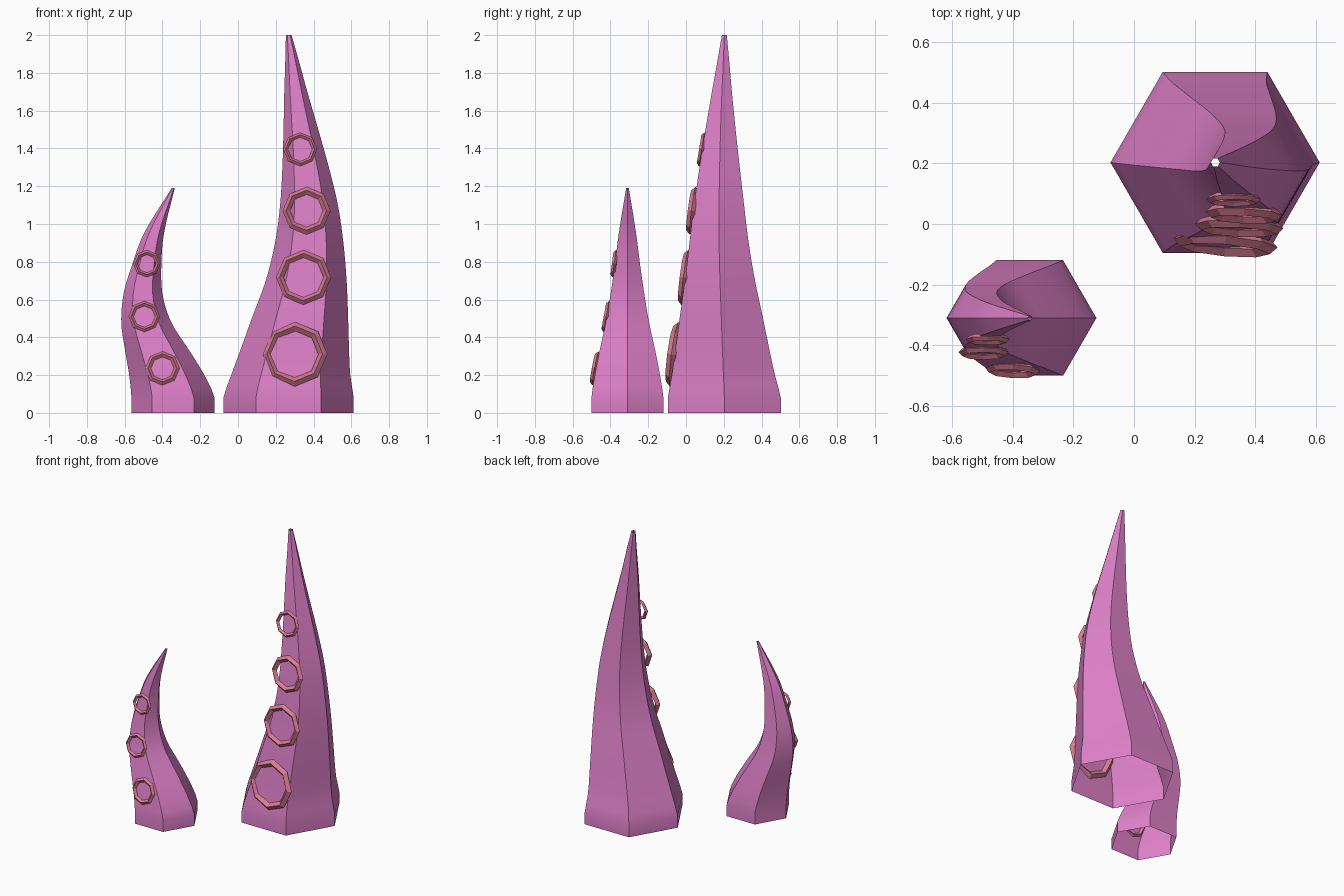
import bpy, bmesh, math

if "Cube" in bpy.data.objects:
    bpy.data.objects.remove(bpy.data.objects["Cube"])


def material(name, rgb):
    m = bpy.data.materials.new(name)
    m.diffuse_color = (*rgb, 1)
    m.use_nodes = True
    m.node_tree.nodes["Principled BSDF"].inputs["Base Color"].default_value = m.diffuse_color
    return m


SKIN = material("orchid pink", (0.72, 0.215, 0.57))
RING = material("dusty rose", (0.70, 0.20, 0.29))


def sample(profile, z):
    """Smooth interpolation of (z, centre x, centre y, half width) stations."""
    i = 0
    while i < len(profile) - 2 and z > profile[i + 1][0]:
        i += 1
    a, b = profile[i], profile[i + 1]
    p, n = profile[max(i - 1, 0)], profile[min(i + 2, len(profile) - 1)]
    h = b[0] - a[0]
    t = (z - a[0]) / h
    out = []
    for k in (1, 2, 3):
        ma = (b[k] - p[k]) / (b[0] - p[0]) * h
        mb = (n[k] - a[k]) / (n[0] - a[0]) * h
        out.append((2*t**3 - 3*t**2 + 1) * a[k] + (t**3 - 2*t**2 + t) * ma
                   + (3*t**2 - 2*t**3) * b[k] + (t**3 - t**2) * mb)
    return out


def front_y(profile, z):
    x, y, r = sample(profile, z)
    return y - r * math.sin(math.pi / 3)


def tentacle(name, profile, steps):
    """Hexagonal tapering tube, open at both ends."""
    bm = bmesh.new()
    base, top = profile[1][0], profile[-1][0]
    levels = [0.0] + [base + (top - base) * i / steps for i in range(steps + 1)]
    rings = []
    for z in levels:
        x, y, r = profile[0][1:] if z <= base else sample(profile, z)
        rings.append([bm.verts.new((x + r * math.cos(k * math.pi / 3),
                                    y + r * math.sin(k * math.pi / 3), z))
                      for k in range(6)])
    for lo, hi in zip(rings, rings[1:]):
        for k in range(6):
            j = (k + 1) % 6
            bm.faces.new((lo[k], lo[j], hi[j], hi[k]))
    me = bpy.data.meshes.new(name)
    bm.to_mesh(me)
    bm.free()
    me.materials.append(SKIN)
    ob = bpy.data.objects.new(name, me)
    bpy.context.collection.objects.link(ob)
    bpy.ops.object.select_all(action='DESELECT')
    ob.select_set(True)
    bpy.context.view_layer.objects.active = ob
    bpy.ops.object.shade_smooth_by_angle(angle=math.radians(30))


def sucker(name, profile, x, z, major, minor, yaw):
    """Eight-sided ring with a diamond section, lying on the front face."""
    slope = (front_y(profile, z + 0.05) - front_y(profile, z - 0.05)) / 0.1
    bpy.ops.mesh.primitive_torus_add(
        major_segments=8, minor_segments=4, major_radius=major, minor_radius=minor,
        location=(x, front_y(profile, z) - 0.004, z),
        rotation=(math.atan2(1, slope), 0, math.radians(yaw)))
    ob = bpy.context.object
    ob.name = name
    ob.data.materials.append(RING)


# Stations: height, centre x, centre y, half width
LARGE = [(0, .2675, .203, .345), (.08, .2675, .203, .345), (.2, .279, .198, .315),
         (.33, .30, .193, .288), (.5, .328, .187, .255), (.7, .361, .18, .214),
         (.9, .377, .175, .181), (1.1, .376, .175, .153), (1.3, .358, .178, .123),
         (1.5, .333, .183, .092), (1.7, .306, .19, .061), (1.85, .288, .197, .038),
         (2, .2685, .203, .015)]
SMALL = [(0, -.344, -.31, .22), (.08, -.344, -.31, .22), (.2, -.377, -.31, .199),
         (.33, -.428, -.31, .170), (.48, -.486, -.31, .132), (.63, -.503, -.31, .103),
         (.78, -.484, -.31, .078), (.95, -.445, -.31, .053), (1.19, -.343, -.31, .008)]

tentacle("large_tentacle", LARGE, 32)
tentacle("small_tentacle", SMALL, 24)

# Suckers: x, z, ring radius, section radius, yaw
for i, s in enumerate([(.302, .31, .148, .024, -5), (.347, .717, .126, .020, -3),
                       (.363, 1.07, .107, .020, -3), (.329, 1.395, .077, .013, 0)]):
    sucker(f"large_sucker_{i + 1}", LARGE, *s)
for i, s in enumerate([(-.40, .236, .076, .015, -3), (-.496, .51, .070, .013, 0),
                       (-.483, .79, .060, .012, 0)]):
    sucker(f"small_sucker_{i + 1}", SMALL, *s)
